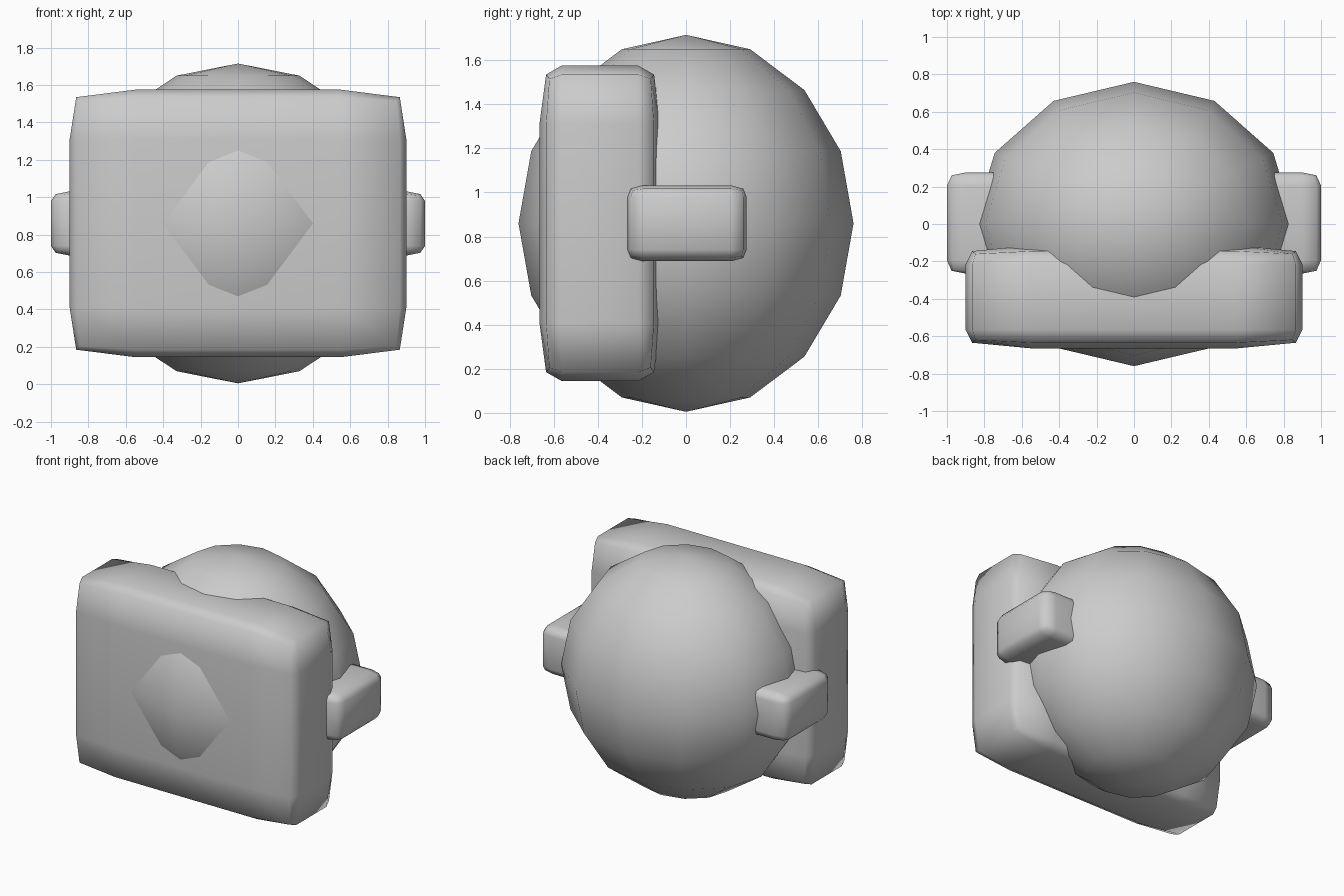
import bpy
import bmesh
from mathutils import Matrix

if "Cube" in bpy.data.objects:
    bpy.data.objects.remove(bpy.data.objects["Cube"])

grey = bpy.data.materials.new("plain grey")
grey.use_nodes = True
colour = (0.6, 0.6, 0.6, 1)
grey.diffuse_color = colour
grey.node_tree.nodes["Principled BSDF"].inputs["Base Color"].default_value = colour


def add_object(name, bm):
    """Turn a bmesh into a smooth grey object."""
    bmesh.ops.recalc_face_normals(bm, faces=bm.faces)
    for face in bm.faces:
        face.smooth = True
    mesh = bpy.data.meshes.new(name)
    bm.to_mesh(mesh)
    bm.free()
    mesh.materials.append(grey)
    obj = bpy.data.objects.new(name, mesh)
    bpy.context.collection.objects.link(obj)


def pillow_box(name, centre, half, inner, pull):
    """Box with two loops per axis, its edges and corners pulled inward."""
    bm = bmesh.new()
    bmesh.ops.create_cube(bm, size=2)
    bmesh.ops.subdivide_edges(bm, edges=bm.edges, cuts=2, use_grid_fill=True)
    for vert in bm.verts:
        outer = [abs(c) > 0.9 for c in vert.co]
        softness = (0, 0, 1, 1.5)[sum(outer)]
        for axis in range(3):
            side = 1 if vert.co[axis] > 0 else -1
            reach = half[axis] - softness * pull[axis] if outer[axis] else inner[axis]
            vert.co[axis] = centre[axis] + side * reach
    add_object(name, bm)


# Round body
body = bmesh.new()
bmesh.ops.create_uvsphere(body, u_segments=12, v_segments=8, radius=1)
bmesh.ops.transform(body, verts=body.verts,
                    matrix=Matrix.Translation((0, 0, 0.86)) @ Matrix.Diagonal((0.86, 0.76, 0.855, 1)))
add_object("round_body", body)

# Front plate
pillow_box("front_plate", (0, -0.39, 0.86), (0.9, 0.275, 0.715),
           (0.55, 0.175, 0.45), (0.035, 0.03, 0.04))

# Side blocks
for side, label in ((1, "left"), (-1, "right")):
    pillow_box(label + "_side_block", (side * 0.7, 0.005, 0.86), (0.3, 0.27, 0.172),
               (0.2, 0.2, 0.12), (0.025, 0.015, 0.015))
